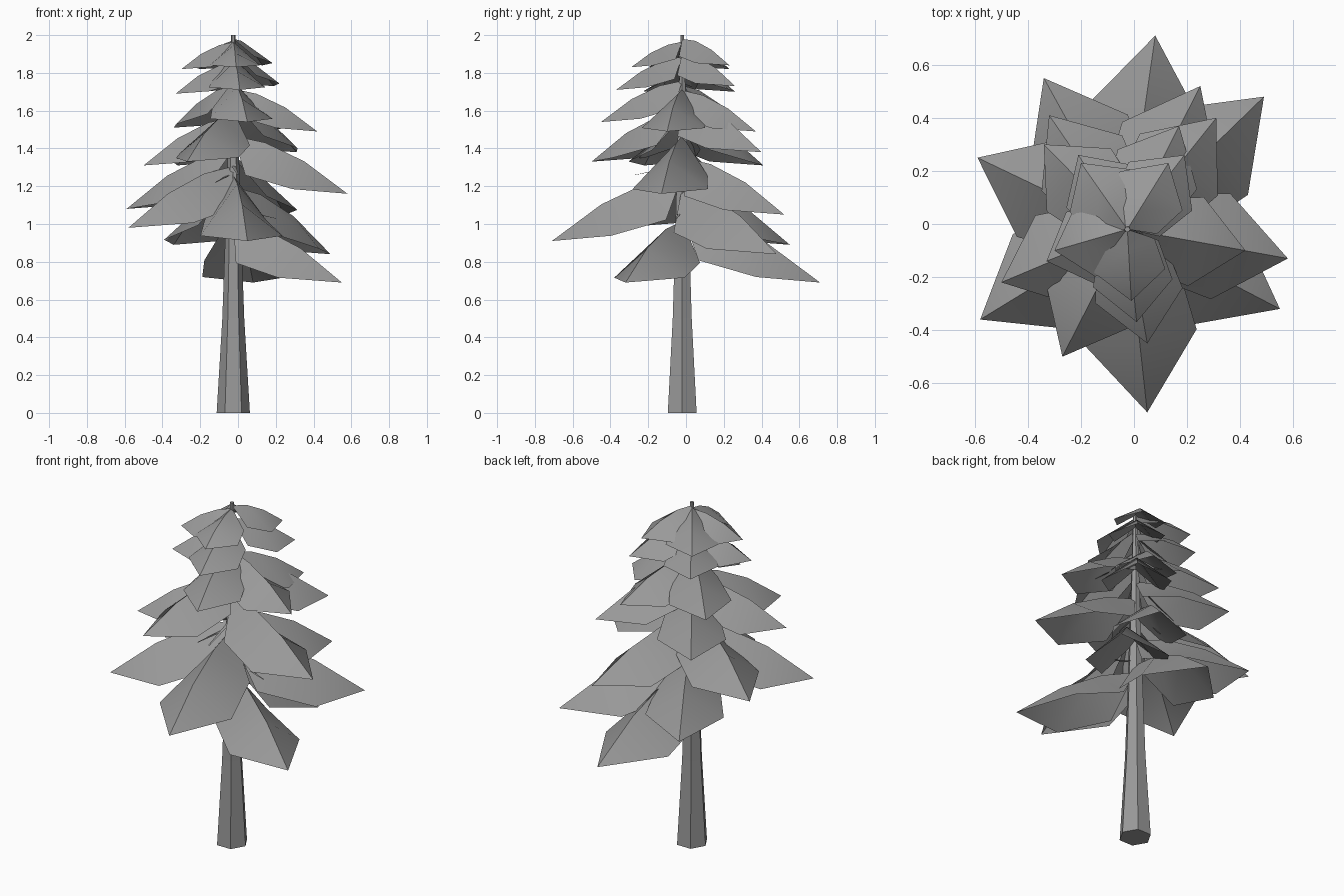
import bpy
import bmesh
import math
from mathutils import Vector

starter = bpy.data.objects.get("Cube")
if starter:
    bpy.data.objects.remove(starter, do_unlink=True)

GREY = (0.32, 0.32, 0.32, 1.0)
AXIS = Vector((-0.025, -0.02, 0.0))

material = bpy.data.materials.new("plain_grey")
material.use_nodes = True
material.diffuse_color = GREY
material.node_tree.nodes["Principled BSDF"].inputs["Base Color"].default_value = GREY


def add_object(name, bm, smooth_angle=None):
    """Turn a bmesh into a named object in the scene."""
    mesh = bpy.data.meshes.new(name)
    bm.to_mesh(mesh)
    bm.free()
    mesh.materials.append(material)
    obj = bpy.data.objects.new(name, mesh)
    bpy.context.collection.objects.link(obj)
    if smooth_angle:
        bpy.ops.object.select_all(action="DESELECT")
        obj.select_set(True)
        bpy.context.view_layer.objects.active = obj
        bpy.ops.object.shade_smooth_by_angle(angle=math.radians(smooth_angle))
    return obj


def add_tube(name, rings, sides):
    """Loft regular polygons along (centre, radius) rings and cap both ends."""
    bm = bmesh.new()
    loops = []
    for centre, radius in rings:
        loop = []
        for i in range(sides):
            angle = math.tau * i / sides
            offset = Vector((math.cos(angle), math.sin(angle), 0)) * radius
            loop.append(bm.verts.new(centre + offset))
        loops.append(loop)
    for low, high in zip(loops, loops[1:]):
        for i in range(sides):
            j = (i + 1) % sides
            bm.faces.new((low[i], low[j], high[j], high[i]))
    bm.faces.new(loops[0][::-1])
    bm.faces.new(loops[-1])
    return add_object(name, bm)


def add_frond(name, tip):
    """Folded, drooping frond from the trunk axis out to its tip."""
    tip = Vector(tip)
    flat = Vector((tip.x - AXIS.x, tip.y - AXIS.y, 0))
    reach = flat.length
    outward = flat.normalized()
    sideways = Vector((-outward.y, outward.x, 0))
    half_width = 0.08 + 0.2 * reach
    bm = bmesh.new()

    def point(along, across, rise):
        spot = AXIS + outward * along * reach + sideways * across * half_width
        spot.z = min(tip.z + rise * reach, 1.98)
        return bm.verts.new(spot)

    root = point(0, 0, 0.5)
    inner = point(0.28, 0, 0.44)
    outer = point(0.62, 0, 0.28)
    end = point(1, 0, 0)
    for side in (1, -1):
        back_corner = point(0.15, 0.75 * side, 0.16)
        wing_corner = point(0.58, side, 0.04)
        for corners in ((root, back_corner, inner),
                        (inner, back_corner, wing_corner, outer),
                        (outer, wing_corner, end)):
            bm.faces.new(corners if side < 0 else corners[::-1])
    bmesh.ops.recalc_face_normals(bm, faces=bm.faces)
    if sum(face.normal.z for face in bm.faces) < 0:
        bmesh.ops.reverse_faces(bm, faces=bm.faces)
    return add_object(name, bm, smooth_angle=30)


# Tapering six-sided trunk with a thin leader at the top
trunk_profile = [(0, 0.088), (0.5, 0.058), (0.9, 0.044), (1.5, 0.026), (2, 0.011)]
add_tube("trunk", [(AXIS + Vector((0, 0, z)), r) for z, r in trunk_profile], sides=6)

# Frond tips in tiers from the ground upward
tiers = {
    "skirt": [(0.55, -0.32, 0.69), (0.08, 0.71, 0.69), (0.49, 0.48, 0.84),
              (-0.34, 0.55, 0.89), (0.05, -0.71, 0.91), (-0.58, -0.36, 0.98)],
    "lower": [(0.25, 0.52, 1.05), (-0.59, 0.25, 1.08), (0.58, -0.13, 1.16)],
    "middle": [(-0.5, -0.22, 1.31), (-0.32, 0.41, 1.31),
               (-0.27, -0.5, 1.33), (0.31, 0.4, 1.38)],
    "upper": [(0.42, -0.1, 1.49), (0.17, 0.37, 1.49),
              (-0.34, 0.3, 1.51), (0.05, -0.45, 1.54)],
    "high": [(-0.33, -0.14, 1.69), (-0.21, 0.26, 1.7),
             (0.01, -0.37, 1.71), (0.19, 0.26, 1.73)],
    "crown": [(-0.3, -0.1, 1.82), (-0.2, 0.23, 1.82),
              (-0.01, -0.29, 1.83), (0.13, 0.23, 1.84)],
}
for tier, tips in tiers.items():
    for number, tip in enumerate(tips, start=1):
        add_frond(f"{tier}_frond_{number}", tip)

# Short bare twigs poking out between the fronds
twig_ends = [(0.0, -0.27, 1.26), (-0.12, -0.2, 1.22), (0.2, -0.05, 1.03)]
for number, end in enumerate(twig_ends, start=1):
    end = Vector(end)
    start = AXIS + Vector((0, 0, end.z + 0.05))
    add_tube(f"twig_{number}", [(start, 0.012), (end, 0.004)], sides=4)
